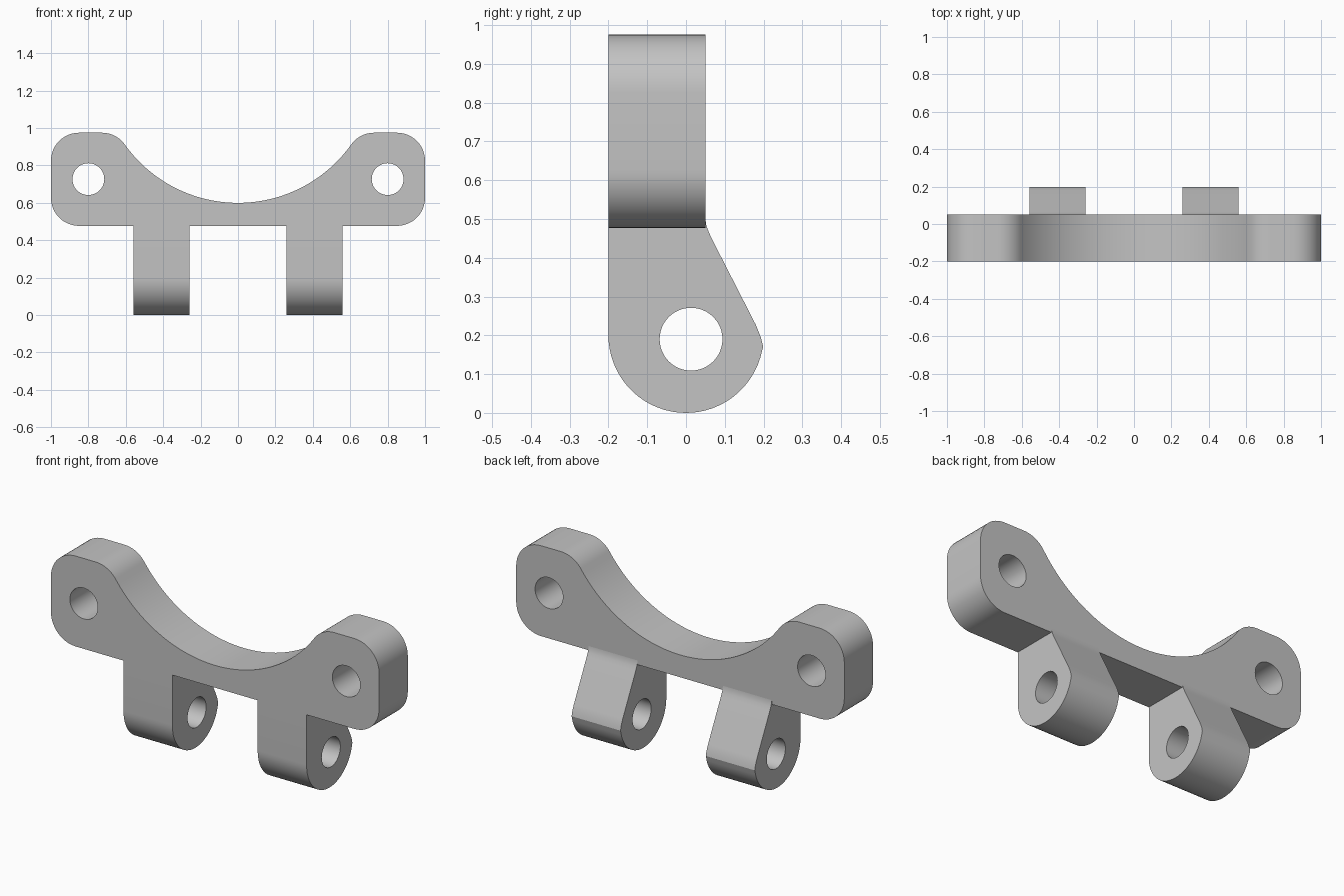
import bpy, bmesh
from math import sin, cos, atan2, sqrt, pi, radians
from mathutils import Matrix

old = bpy.data.objects.get("Cube")
if old:
    bpy.data.objects.remove(old, do_unlink=True)

grey = bpy.data.materials.new("plain_grey")
grey.use_nodes = True
colour = (0.55, 0.55, 0.55, 1)
grey.diffuse_color = colour
grey.node_tree.nodes["Principled BSDF"].inputs["Base Color"].default_value = colour


def arc(cx, cy, r, start, end, n=12):
    """Points along an arc, angles in radians."""
    angles = [start + (end - start) * i / n for i in range(n + 1)]
    return [(cx + r * cos(a), cy + r * sin(a)) for a in angles]


def circle(cx, cy, r, n=48):
    return arc(cx, cy, r, 0, 2 * pi, n)[:-1]


def extruded(name, loops, depth, matrix):
    """Outline with holes, filled and extruded about its own plane."""
    curve = bpy.data.curves.new(name, 'CURVE')
    curve.dimensions = '2D'
    curve.fill_mode = 'BOTH'
    curve.extrude = depth / 2
    for loop in loops:
        spline = curve.splines.new('POLY')
        spline.points.add(len(loop) - 1)
        for p, (x, y) in zip(spline.points, loop):
            p.co = (x, y, 0, 1)
        spline.use_cyclic_u = True
    temp = bpy.data.objects.new(name + "_outline", curve)
    bpy.context.collection.objects.link(temp)
    bpy.context.view_layer.update()
    graph = bpy.context.evaluated_depsgraph_get()
    mesh = bpy.data.meshes.new_from_object(temp.evaluated_get(graph))
    bpy.data.objects.remove(temp, do_unlink=True)
    bm = bmesh.new()
    bm.from_mesh(mesh)
    bmesh.ops.remove_doubles(bm, verts=bm.verts, dist=1e-5)
    bmesh.ops.transform(bm, matrix=matrix, verts=bm.verts)
    bmesh.ops.recalc_face_normals(bm, faces=bm.faces)
    bm.to_mesh(mesh)
    bm.free()
    mesh.materials.clear()
    mesh.materials.append(grey)
    obj = bpy.data.objects.new(name, mesh)
    bpy.context.collection.objects.link(obj)
    bpy.ops.object.select_all(action='DESELECT')
    obj.select_set(True)
    bpy.context.view_layer.objects.active = obj
    bpy.ops.object.shade_smooth_by_angle(angle=radians(25))
    return obj


# Saddle plate: rounded ears joined by a concave arc
bottom, top, fillet = 0.477, 0.975, 0.15
saddle_r = 0.743
saddle_z = 0.6 + saddle_r
fillet_z = top - fillet
fillet_x = sqrt((saddle_r + fillet) ** 2 - (saddle_z - fillet_z) ** 2)
lean = atan2(saddle_z - fillet_z, -fillet_x)
right = arc(1 - fillet, bottom + fillet, fillet, -pi / 2, 0)
right += arc(1 - fillet, fillet_z, fillet, 0, pi / 2)
right += arc(fillet_x, fillet_z, fillet, pi / 2, lean)
right += arc(0, saddle_z, saddle_r, lean - pi, -pi / 2, 32)[1:]
left = [(-x, z) for x, z in reversed(right[:-1])]
holes = [circle(s * 0.8, 0.727, 0.085) for s in (-1, 1)]
extruded("saddle_plate", [right + left] + holes, 0.25,
         Matrix.Translation((0, -0.075, 0)) @ Matrix.Rotation(pi / 2, 4, 'X'))

# Pivot lugs: teardrop profile in the side plane with a pin hole
profile = arc(0, 0.2, 0.2, pi, 2 * pi - 0.2, 32)
profile += [(0.199, 0.17), (0.193, 0.195), (0.18, 0.227), (0.066, 0.45),
            (0.058, 0.468), (0.052, 0.485), (0.05, 0.5), (0.03, bottom), (-0.2, bottom)]
side_plane = Matrix(((0, 0, 1, 0), (1, 0, 0, 0), (0, 1, 0, 0), (0, 0, 0, 1)))
for name, s in (("left_lug", 1), ("right_lug", -1)):
    extruded(name, [profile, circle(0.013, 0.19, 0.081)], 0.298,
             Matrix.Translation((s * 0.409, 0, 0)) @ side_plane)
